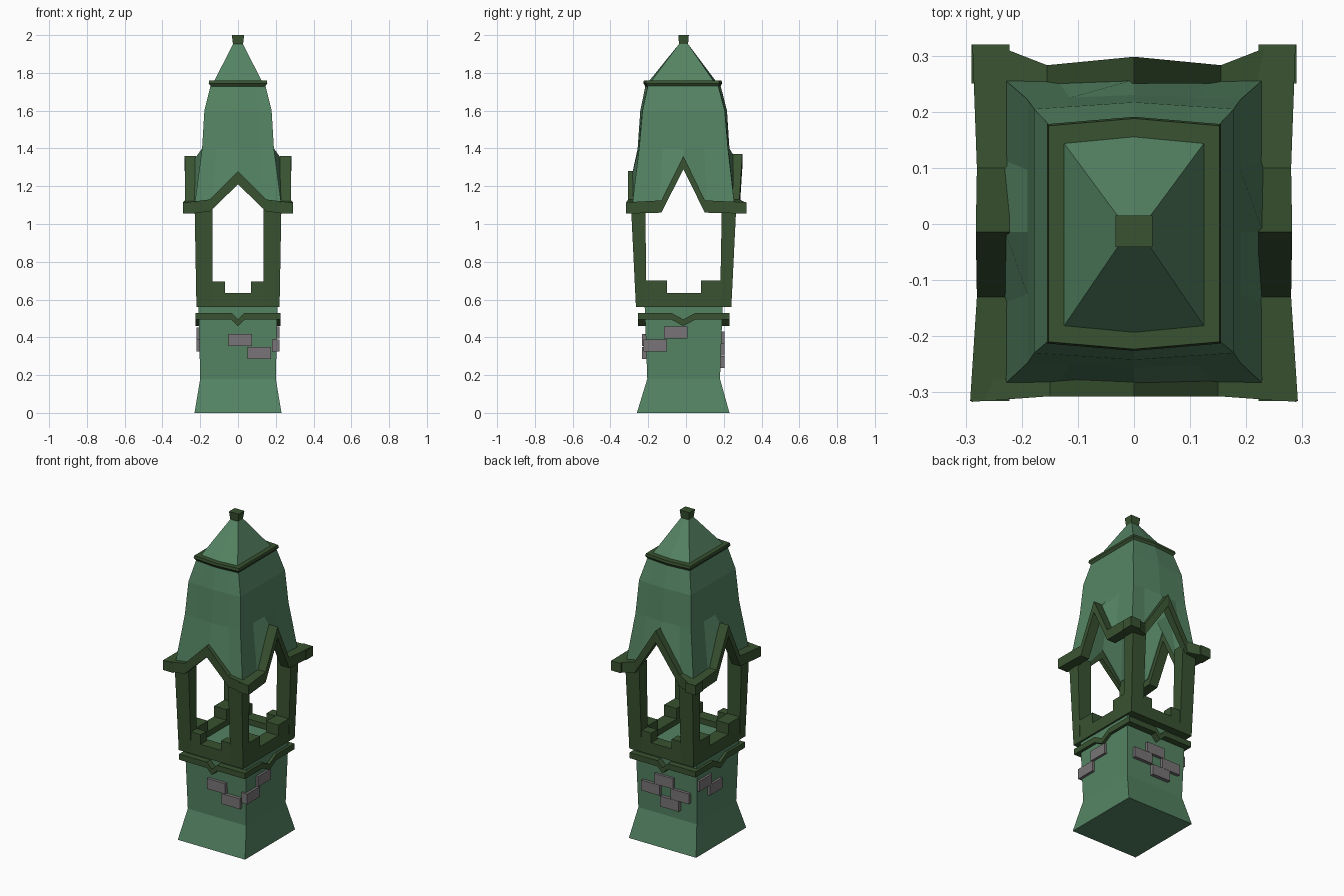
import bpy, bmesh

if "Cube" in bpy.data.objects:
    bpy.data.objects.remove(bpy.data.objects["Cube"])

def material(name, rgb):
    m = bpy.data.materials.new(name)
    m.diffuse_color = (*rgb, 1)
    m.use_nodes = True
    m.node_tree.nodes["Principled BSDF"].inputs["Base Color"].default_value = m.diffuse_color
    return m

GREEN = material("light_green", (0.09, 0.23, 0.125))
OLIVE = material("dark_olive", (0.04, 0.085, 0.03))
STONE = material("stone_grey", (0.19, 0.175, 0.185))
YC = -0.014  # centre line of the side faces

def make(name, verts, faces, mat):
    me = bpy.data.meshes.new(name)
    me.from_pydata(verts, [], faces)
    bm = bmesh.new()
    bm.from_mesh(me)
    bmesh.ops.recalc_face_normals(bm, faces=bm.faces)
    bm.to_mesh(me)
    bm.free()
    ob = bpy.data.objects.new(name, me)
    me.materials.append(mat)
    bpy.context.collection.objects.link(ob)
    return ob

def loft(name, rings, mat, closed=True):
    """Skin a stack of equal-length rings, optionally capped."""
    n = len(rings[0])
    verts = [p for r in rings for p in r]
    faces = [(k*n + i, k*n + (i+1) % n, (k+1)*n + (i+1) % n, (k+1)*n + i)
             for k in range(len(rings) - 1) for i in range(n)]
    if closed:
        faces += [tuple(range(n)), tuple(range(len(verts) - n, len(verts)))]
    return make(name, verts, faces, mat)

def rect(x0, x1, y0, y1, z):
    return [(x0, y0, z), (x1, y0, z), (x1, y1, z), (x0, y1, z)]

def bulged(x, y0, y1, b, z):
    """Rectangle whose front and back middles push out by b."""
    return [(-x, y0, z), (0, y0 - b, z), (x, y0, z), (x, y1, z), (0, y1 + b, z), (-x, y1, z)]

def box(name, x0, x1, y0, y1, z0, z1, mat):
    return loft(name, [rect(x0, x1, y0, y1, z0), rect(x0, x1, y0, y1, z1)], mat)

def strip(name, side, sections, inner, mat):
    """Zigzag moulding; sections are (along, low, high, outer distance)."""
    put = {"front": lambda u, d, z: (u, -d, z), "back": lambda u, d, z: (u, d, z),
           "right": lambda u, d, z: (d, u, z), "left": lambda u, d, z: (-d, u, z)}[side]
    return loft(name, [[put(u, inner, lo), put(u, d, lo), put(u, d, hi), put(u, inner, hi)]
                       for u, lo, hi, d in sections], mat)

# Flared pedestal
loft("pedestal", [rect(-0.23, 0.23, -0.26, 0.23, 0), rect(-0.2, 0.2, -0.205, 0.18, 0.18),
                  rect(-0.21, 0.21, -0.22, 0.195, 0.6)], GREEN)

# Pedestal moulding with a small V in the middle of each side
for side, a, b, c, w, d, inner in (("front", -0.225, 0.225, 0, 0.035, 0.255, 0.205),
                                   ("back", -0.225, 0.225, 0, 0.035, 0.23, 0.18),
                                   ("right", -0.255, 0.23, YC, 0.065, 0.225, 0.2),
                                   ("left", -0.255, 0.23, YC, 0.065, 0.225, 0.2)):
    strip("moulding_" + side, side, [(a, 0.495, 0.53, d), (c - w, 0.495, 0.53, d),
          (c, 0.46, 0.495, d), (c + w, 0.495, 0.53, d), (b, 0.495, 0.53, d)], inner, OLIVE)

# Loose stone bricks: (along, height) centres per face
for x, z in ((0.012, 0.385), (0.112, 0.318)):
    box("front_brick", x - 0.063, x + 0.063, -0.232, -0.19, z - 0.032, z + 0.032, STONE)
for x, z in ((0.01, 0.4), (0.1, 0.335), (-0.1, 0.335), (-0.03, 0.27)):
    box("back_brick", x - 0.063, x + 0.063, 0.165, 0.205, z - 0.032, z + 0.032, STONE)
for s, bricks in ((1, ((-0.055, 0.425), (-0.163, 0.357))), (-1, ((0.12, 0.42), (0.02, 0.357)))):
    for y, z in bricks:
        box("side_brick", *sorted((s * 0.18, s * 0.22)), y - 0.062, y + 0.062,
            z - 0.032, z + 0.032, STONE)

# Lantern sill rails
box("front_sill", -0.22, 0.22, -0.265, -0.19, 0.56, 0.635, OLIVE)
box("back_sill", -0.22, 0.22, 0.165, 0.24, 0.56, 0.635, OLIVE)
for s in (-1, 1):
    xs = sorted((s * 0.135, s * 0.22))
    box("side_sill", *xs, -0.265, 0.24, 0.56, 0.635, OLIVE)
    # Corner posts and the stepped blocks at their feet
    px = sorted((s * 0.135, s * 0.23))
    for name, lo, hi in (("front", (-0.265, -0.21), (-0.292, -0.215)),
                         ("back", (0.18, 0.24), (0.19, 0.267))):
        loft(name + "_post", [rect(*xs, *lo, 0.56), rect(*px, *hi, 1.11)], OLIVE)
        box(name + "_step", *sorted((s * 0.07, s * 0.14)), *lo, 0.6, 0.695, OLIVE)
    box("side_step_front", *xs, -0.22, -0.1, 0.6, 0.7, OLIVE)
    box("side_step_back", *xs, 0.08, 0.19, 0.6, 0.7, OLIVE)

# Gabled hollow roof: each side has corner, dip, peak, dip
def roof_ring(x, y0, y1, b, z, eave=None):
    zc, zf, zs, zb = eave or (z, z, z, z)
    fx, fy = 0.6 * x, 0.47 * (y1 - y0) / 2
    return [(-x, y0, zc), (-fx, y0 - b * 0.4, zc), (0, y0 - b, zf), (fx, y0 - b * 0.4, zc),
            (x, y0, zc), (x, YC - fy, zc), (x, YC, zs), (x, YC + fy, zc),
            (x, y1, zc), (fx, y1 + b * 0.4, zc), (0, y1 + b, zb), (-fx, y1 + b * 0.4, zc),
            (-x, y1, zc), (-x, YC + fy, zc), (-x, YC, zs), (-x, YC - fy, zc)]

roof = loft("roof", [roof_ring(0.23, -0.285, 0.257, 0, 0, (1.1, 1.265, 1.345, 1.355)),
                     roof_ring(0.19, -0.248, 0.222, 0.008, 1.4),
                     roof_ring(0.178, -0.23, 0.205, 0.012, 1.6),
                     roof_ring(0.143, -0.2, 0.168, 0.013, 1.74)], GREEN, closed=False)
shell = roof.modifiers.new("shell", "SOLIDIFY")
shell.thickness = 0.012
shell.offset = -1

# Zigzag eave trims
strip("eave_front", "front", [(-0.29, 1.055, 1.112, 0.317), (-0.15, 1.065, 1.13, 0.307),
      (0, 1.21, 1.28, 0.307), (0.15, 1.065, 1.13, 0.307), (0.29, 1.055, 1.112, 0.317)], 0.277, OLIVE)
strip("eave_back", "back", [(-0.29, 1.055, 1.112, 0.32), (-0.25, 1.055, 1.112, 0.32),
      (-0.155, 1.06, 1.13, 0.283), (0, 1.295, 1.37, 0.298), (0.155, 1.06, 1.13, 0.283),
      (0.25, 1.055, 1.112, 0.32), (0.29, 1.055, 1.112, 0.32)], 0.25, OLIVE)
for side in ("left", "right"):
    strip("eave_" + side, side, [(-0.315, 1.055, 1.115, 0.292), (-0.13, 1.06, 1.125, 0.28),
          (YC, 1.29, 1.36, 0.282), (0.1, 1.06, 1.125, 0.28), (0.32, 1.055, 1.115, 0.288)],
          0.222, OLIVE)

# Upper collar, pyramid cap and finial
loft("roof_collar", [bulged(0.142, -0.2, 0.168, 0.013, 1.725),
                     bulged(0.155, -0.213, 0.178, 0.013, 1.745),
                     bulged(0.152, -0.21, 0.175, 0.013, 1.76)], OLIVE)
loft("roof_cap", [bulged(0.127, -0.185, 0.147, 0.012, 1.755),
                  bulged(0.025, -0.035, 0.009, 0, 1.955)], GREEN)
loft("finial", [rect(-0.025, 0.025, -0.036, 0.01, 1.94),
                rect(-0.033, 0.033, -0.041, 0.015, 2.0)], OLIVE)
